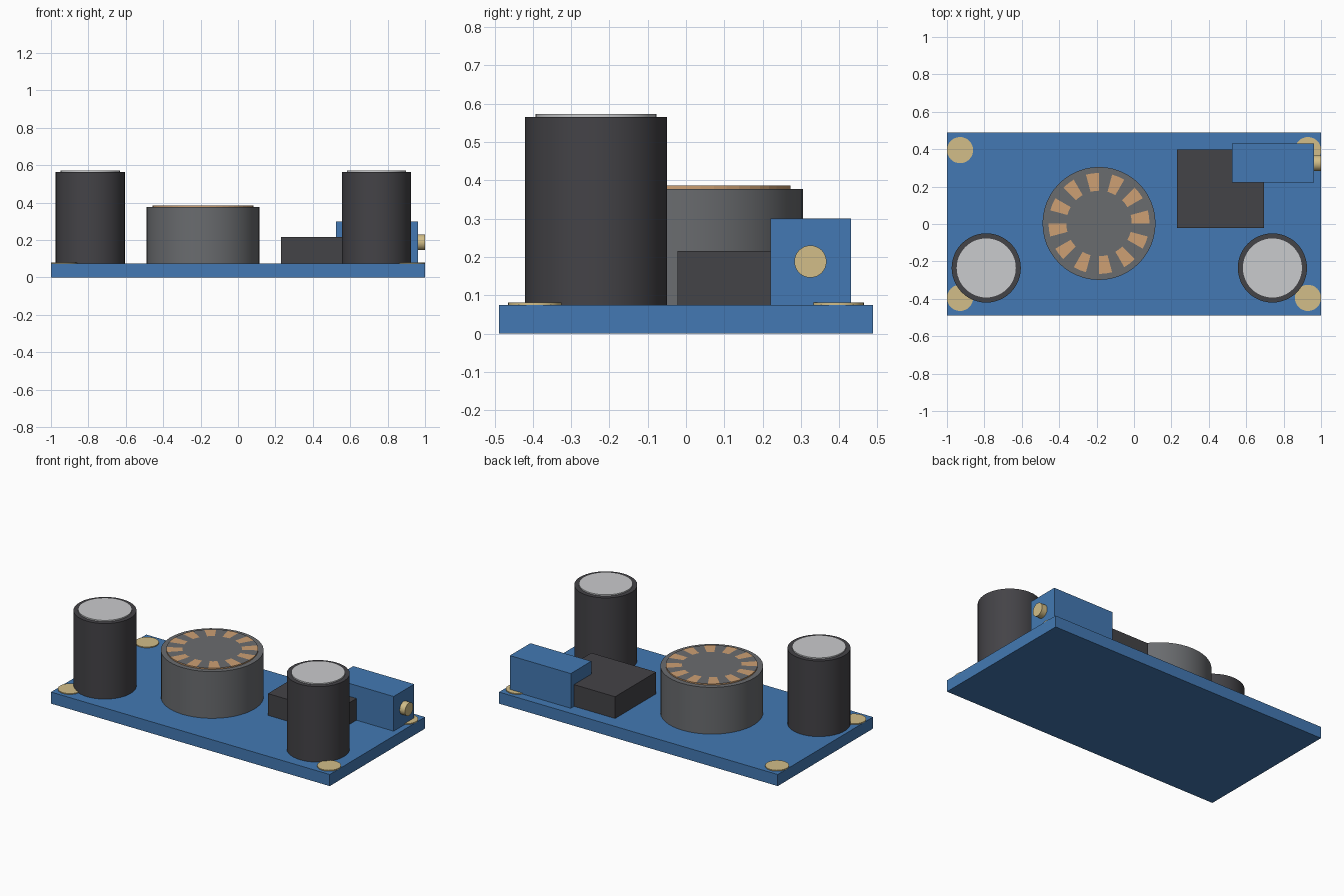
import bpy, bmesh, math
from mathutils import Matrix

if "Cube" in bpy.data.objects:
    bpy.data.objects.remove(bpy.data.objects["Cube"])


def mat(name, r, g, b):
    def lin(c):
        c /= 255
        return c / 12.92 if c <= 0.04045 else ((c + 0.055) / 1.055) ** 2.4
    m = bpy.data.materials.new(name)
    m.diffuse_color = (lin(r), lin(g), lin(b), 1)
    m.use_nodes = True
    m.node_tree.nodes["Principled BSDF"].inputs["Base Color"].default_value = m.diffuse_color
    return m


BLUE = mat("board blue", 67, 121, 179)
GOLD = mat("brass", 210, 190, 136)
SILVER = mat("aluminium", 202, 203, 205)
DARK = mat("dark plastic", 68, 67, 71)
GRAY = mat("ferrite gray", 106, 108, 111)
COPPER = mat("copper", 205, 160, 116)


def finish(name, bm, *mats):
    me = bpy.data.meshes.new(name)
    bm.to_mesh(me)
    bm.free()
    ob = bpy.data.objects.new(name, me)
    bpy.context.collection.objects.link(ob)
    for m in mats:
        me.materials.append(m)
    return ob


def box(name, x0, x1, y0, y1, z0, z1, m):
    bm = bmesh.new()
    bmesh.ops.create_cube(bm, size=1, matrix=Matrix.Translation(
        ((x0 + x1) / 2, (y0 + y1) / 2, (z0 + z1) / 2))
        @ Matrix.Diagonal((x1 - x0, y1 - y0, z1 - z0, 1)))
    return finish(name, bm, m)


def cyl(name, x, y, z0, z1, r, m, seg=48, rot=Matrix()):
    bm = bmesh.new()
    bmesh.ops.create_cone(bm, cap_ends=True, segments=seg, radius1=r, radius2=r,
                          depth=z1 - z0,
                          matrix=Matrix.Translation((x, y, (z0 + z1) / 2)) @ rot)
    for f in bm.faces:
        f.smooth = len(f.verts) == 4
    for e in bm.edges:
        e.smooth = all(len(f.verts) == 4 for f in e.link_faces)
    return finish(name, bm, m)


TOP = 0.075

# circuit board with four corner mounting pads
box("circuit_board", -1, 1, -0.488, 0.488, 0, TOP, BLUE)
for sx in (-1, 1):
    for sy in (-1, 1):
        cyl("mounting_pad", 0.93 * sx, 0.395 * sy, TOP - 0.01, 0.081, 0.07, GOLD, 32)

# electrolytic capacitors with metal tops
for x in (-0.79, 0.74):
    cyl("capacitor_can", x, -0.235, TOP, 0.565, 0.185, DARK)
    cyl("capacitor_top", x, -0.235, 0.56, 0.573, 0.158, SILVER)

# inductor: ferrite body
CX, CY = -0.187, 0.003
cyl("inductor_body", CX, CY, TOP, 0.378, 0.302, GRAY)

# inductor winding: copper disc, with ferrite centre and gaps between the turns
bm = bmesh.new()
bmesh.ops.create_cone(bm, cap_ends=True, segments=48, radius1=0.27, radius2=0.27,
                      depth=0.012, matrix=Matrix.Translation((CX, CY, 0.380)))
top = max(bm.faces, key=lambda f: f.calc_center_median().z)
ring = bmesh.ops.inset_region(bm, faces=[top], thickness=0.095)["faces"]
top.material_index = 1
for f in ring:
    c = f.calc_center_median()
    a = math.atan2(c.y - CY, c.x - CX) % math.tau
    if int(a / math.tau * 48) % 4 >= 2:
        f.material_index = 1
finish("inductor_winding", bm, COPPER, GRAY)

# regulator chip
box("regulator_chip", 0.23, 0.695, -0.022, 0.398, TOP, 0.216, DARK)

# trimmer with adjusting screw on its right end
box("trimmer_body", 0.525, 0.962, 0.221, 0.431, TOP, 0.30, BLUE)
cyl("trimmer_screw", 0.975, 0.325, 0.163, 0.213, 0.042, GOLD, 32,
    Matrix.Rotation(math.pi / 2, 4, 'Y'))
